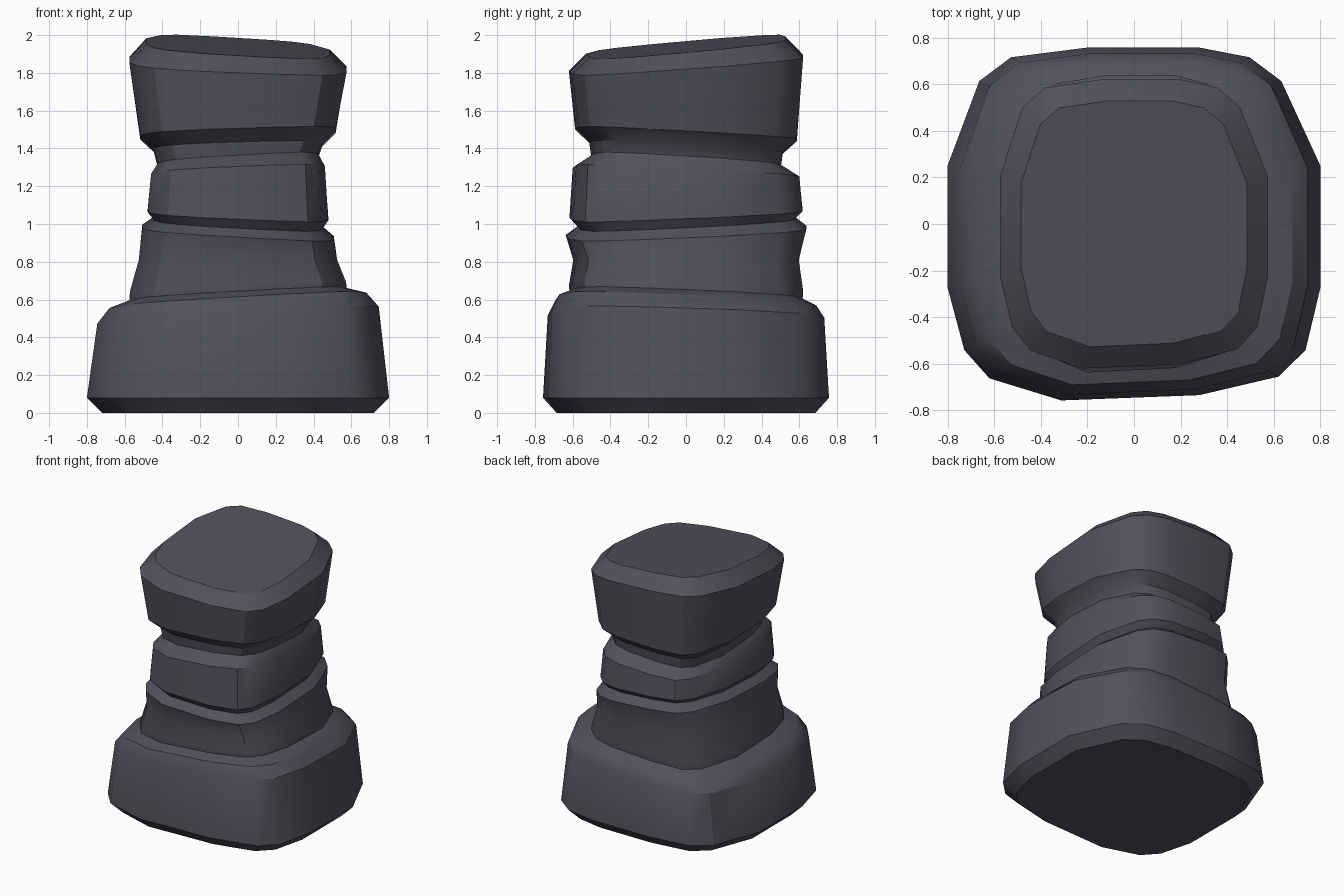
import bpy, bmesh, math

# One flat colour for the whole stone pillar
stone = bpy.data.materials.new("dark slate stone")
stone.diffuse_color = (0.082, 0.082, 0.108, 1)

# Rough rounded-square cross-section, unit half-width in x and y
SECTION = [(1, -.36), (1, .33), (.79, .81), (.62, .945), (.35, 1), (-.25, 1),
           (-.66, .945), (-.83, .81), (-1, .33), (-1, -.36), (-.91, -.715),
           (-.775, -.875), (-.39, -1), (.35, -.97), (.775, -.865), (.92, -.715)]

# Rings: half-width x, half-width y, height, tilt rise at +x, tilt rise at +y
RINGS = [
    (.72, .685, 0, 0, 0),            # base block
    (.80, .757, .08, 0, 0),
    (.745, .732, .51, .045, -.022),
    (.68, .69, .585, .04, -.03),
    (.575, .615, .62, .033, -.025),  # waist block
    (.572, .62, .66, .025, -.022),
    (.525, .597, .81, 0, 0),
    (.507, .637, .957, -.03, .027),
    (.445, .575, 1.005, -.025, .028),  # groove
    (.478, .617, 1.05, -.022, .025),   # middle block
    (.46, .60, 1.275, .02, -.03),
    (.425, .502, 1.335, .025, -.03),   # groove
    (.445, .512, 1.405, .015, -.03),
    (.517, .587, 1.475, .018, -.032),  # top block
    (.575, .62, 1.845, -.025, .045),
    (.485, .527, 1.938, -.03, .047),
]

bm = bmesh.new()
loops = []
for hx, hy, z, tx, ty in RINGS:
    loops.append([bm.verts.new((hx * u, hy * v, z + tx * u + ty * v)) for u, v in SECTION])
n = len(SECTION)
for a, b in zip(loops, loops[1:]):
    for i in range(n):
        j = (i + 1) % n
        bm.faces.new((a[i], a[j], b[j], b[i]))
bm.faces.new(loops[0][::-1])
bm.faces.new(loops[-1])

mesh = bpy.data.meshes.new("stone_pillar")
bm.to_mesh(mesh)
bm.free()
mesh.materials.append(stone)
pillar = bpy.data.objects.new("stone_pillar", mesh)
bpy.context.collection.objects.link(pillar)

# Smooth around the sides, crisp at the chamfers
bpy.context.view_layer.objects.active = pillar
pillar.select_set(True)
bpy.ops.object.shade_smooth_by_angle(angle=math.radians(32))
